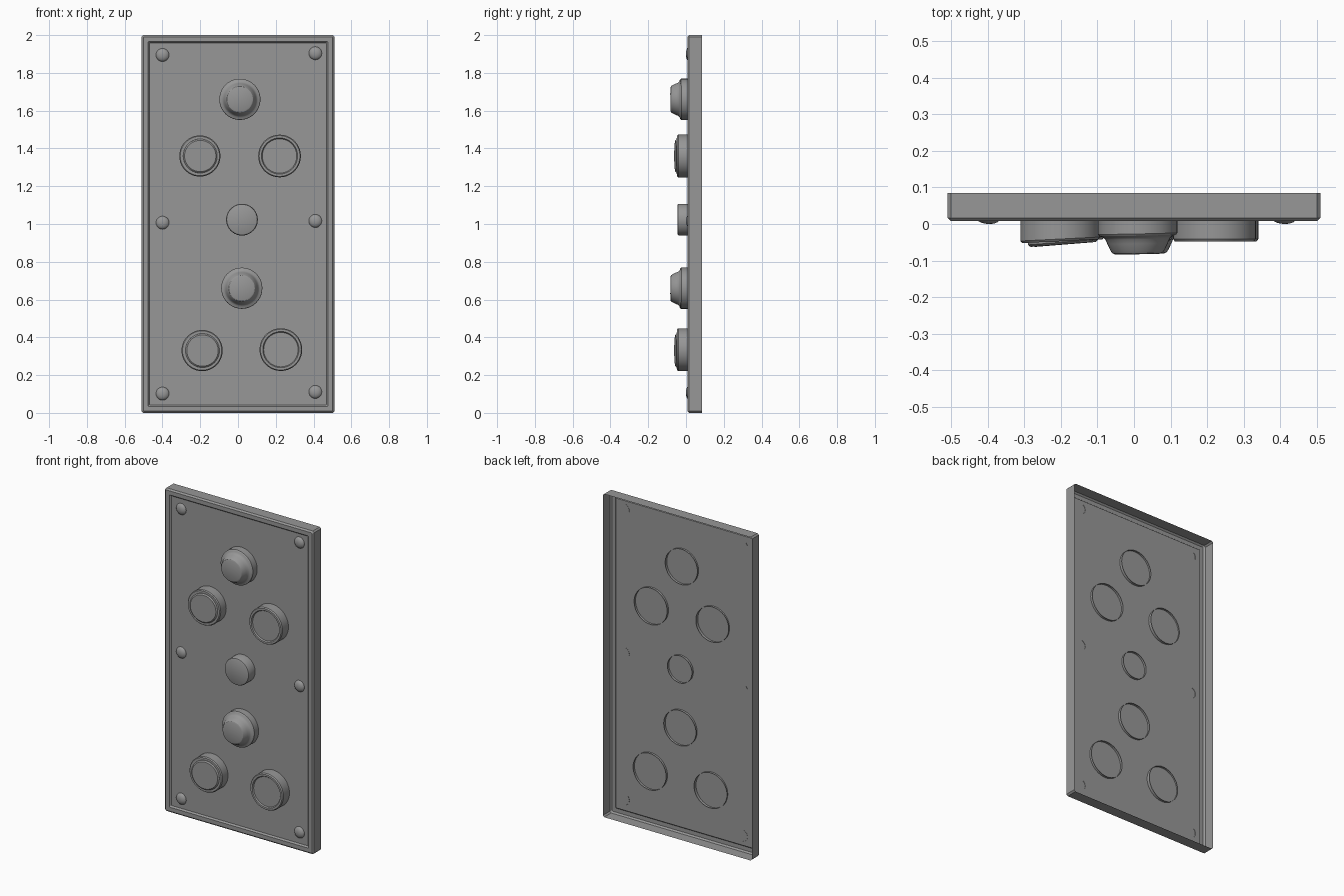
import bpy, bmesh, math

if "Cube" in bpy.data.objects:
    bpy.data.objects.remove(bpy.data.objects["Cube"])

grey = bpy.data.materials.new("dark_grey")
grey.diffuse_color = (0.31, 0.31, 0.31, 1)
grey.use_nodes = True
grey.node_tree.nodes["Principled BSDF"].inputs["Base Color"].default_value = grey.diffuse_color


def finish(bm, name, smooth=True):
    bmesh.ops.recalc_face_normals(bm, faces=bm.faces[:])
    me = bpy.data.meshes.new(name)
    bm.to_mesh(me)
    bm.free()
    me.materials.append(grey)
    ob = bpy.data.objects.new(name, me)
    bpy.context.collection.objects.link(ob)
    if smooth:
        bpy.ops.object.select_all(action='DESELECT')
        ob.select_set(True)
        bpy.context.view_layer.objects.active = ob
        bpy.ops.object.shade_smooth_by_angle(angle=math.radians(30))
    return ob


def loft(bm, rings):
    """Bridge consecutive closed rings of points and cap the last one."""
    vs = [[bm.verts.new(p) for p in r] for r in rings]
    n = len(vs[0])
    for a, b in zip(vs, vs[1:]):
        for i in range(n):
            j = (i + 1) % n
            bm.faces.new((a[i], a[j], b[j], b[i]))
    bm.faces.new(vs[-1])


def turned(name, x, z, profile, slope=0.0, slope_z=0.0, n=40):
    """Lathe a (radius, y) profile about a y axis; slopes tilt it slightly."""
    bm = bmesh.new()
    angles = [2 * math.pi * i / n for i in range(n)]
    loft(bm, [[(x + r * math.cos(a),
                y + slope * r * math.cos(a) + slope_z * r * math.sin(a),
                z + r * math.sin(a)) for a in angles] for r, y in profile])
    return finish(bm, name)


def panel_outline(m, y, c):
    """Rectangle inset by m with corners cut by c."""
    w, h = 0.51 - m, 1 - m
    pts = [(-w, -h + c), (-w + c, -h), (w - c, -h), (w, -h + c),
           (w, h - c), (w - c, h), (-w + c, h), (-w, h - c)]
    return [(px, y, 1 + pz) for px, pz in pts]


# open-backed panel with a raised, bevelled border
bm = bmesh.new()
loft(bm, [panel_outline(*s) for s in (
    (0, 0.085, 0.009), (0, 0.017, 0.009), (0.009, 0.008, 0.004),
    (0.034, 0.008, 0.003), (0.042, 0.018, 0.002))])
finish(bm, "panel", smooth=False)

# domed knobs: collar stepping in to a tapered cap
knob = [(0.109, 0.032), (0.109, -0.026), (0.105, -0.031), (0.094, -0.035),
        (0.088, -0.041), (0.083, -0.053), (0.074, -0.072),
        (0.069, -0.079), (0.062, -0.082)]
for i, (x, z) in enumerate([(0.01, 1.66), (0.02, 0.66)], 1):
    turned(f"knob_{i}", x, z, knob, 0.02, -0.01 if i == 1 else 0.01)

# left buttons: collar with a tilted raised cap
ring = [(0.109, 0.032), (0.109, -0.041), (0.104, -0.047), (0.088, -0.047)]
cap = [(0.091, -0.03), (0.090, -0.050), (0.083, -0.056)]
for i, (x, z) in enumerate([(-0.202, 1.36), (-0.19, 0.33)], 1):
    turned(f"tilted_button_collar_{i}", x, z, ring, 0.05)
    turned(f"tilted_button_cap_{i}", x + 0.002, z, cap, 0.08)

# right buttons: collar with a slightly sunken face
sunken = [(0.113, 0.032), (0.113, -0.041), (0.108, -0.048),
          (0.096, -0.048), (0.091, -0.041)]
for i, (x, z) in enumerate([(0.22, 1.36), (0.227, 0.335)], 1):
    turned(f"sunken_button_{i}", x, z, sunken)

# small centre button
turned("centre_button", 0.021, 1.023,
       [(0.084, 0.032), (0.084, -0.036), (0.081, -0.043), (0.075, -0.046)])

# rivets, slightly tilted domes
dome = [(0.035 * math.cos(t), 0.018 - 0.018 * math.sin(t))
        for t in (math.radians(a) for a in (0, 20, 40, 60, 78))]
for i, z in enumerate((0.105, 1.01, 1.898), 1):
    turned(f"rivet_left_{i}", -0.40, z - 0.003, dome, -0.06, n=20)
    turned(f"rivet_right_{i}", 0.409, z + 0.006, dome, -0.06, n=20)
